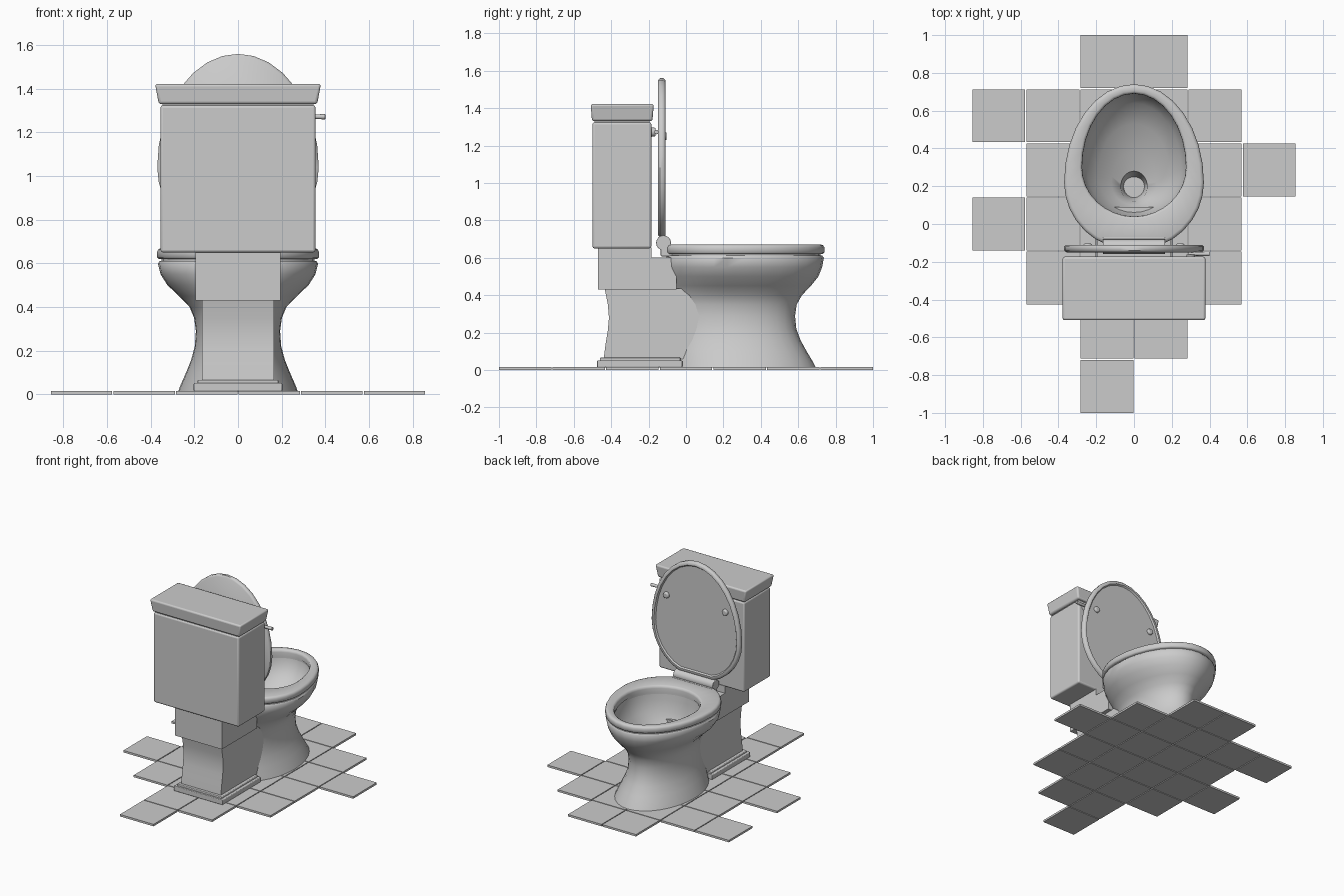
import bpy, bmesh, math
from mathutils import Matrix, Vector

cube = bpy.data.objects.get("Cube")
if cube:
    bpy.data.objects.remove(cube, do_unlink=True)

GREY = (0.6, 0.6, 0.6, 1)
mat = bpy.data.materials.new("porcelain grey")
mat.use_nodes = True
mat.diffuse_color = GREY
mat.node_tree.nodes["Principled BSDF"].inputs["Base Color"].default_value = GREY


def finish(name, bm, bevel=0, angle=35):
    """Turn a bmesh into a named, shaded object."""
    bmesh.ops.recalc_face_normals(bm, faces=bm.faces)
    mesh = bpy.data.meshes.new(name)
    bm.to_mesh(mesh)
    bm.free()
    mesh.materials.append(mat)
    ob = bpy.data.objects.new(name, mesh)
    bpy.context.collection.objects.link(ob)
    bpy.ops.object.select_all(action='DESELECT')
    ob.select_set(True)
    bpy.context.view_layer.objects.active = ob
    bpy.ops.object.shade_smooth_by_angle(angle=math.radians(angle))
    if bevel:
        mod = ob.modifiers.new("rounded edges", 'BEVEL')
        mod.width = bevel
        mod.segments = 3
    return ob


def box(name, x, y, z, bevel=0, taper=1):
    """Box from ranges; taper scales the bottom face."""
    bm = bmesh.new()
    bmesh.ops.create_cube(bm, size=1)
    for v in bm.verts:
        k = taper if v.co.z < 0 else 1
        v.co = Vector((sum(x) / 2 + v.co.x * k * (x[1] - x[0]),
                       sum(y) / 2 + v.co.y * k * (y[1] - y[0]),
                       sum(z) / 2 + v.co.z * (z[1] - z[0])))
    return finish(name, bm, bevel)


def prism(name, profile, half):
    """Extrude a (y, z) profile across x."""
    bm = bmesh.new()
    face = bm.faces.new([bm.verts.new((-half, y, z)) for y, z in profile])
    ext = bmesh.ops.extrude_face_region(bm, geom=[face])["geom"]
    bmesh.ops.translate(bm, vec=(2 * half, 0, 0),
                        verts=[g for g in ext if isinstance(g, bmesh.types.BMVert)])
    return finish(name, bm)


def egg(z, width, front, back, centre, clip=-1, n=32):
    """Egg-shaped ring, optionally flattened at the rear."""
    pts = []
    for i in range(n):
        a = math.tau * i / n
        s = math.sin(a)
        y = centre + s * ((front - centre) if s > 0 else (centre - back))
        pts.append((width * math.cos(a), max(y, clip), z))
    return pts


def rim(z, inset):
    return egg(z, 0.37 - inset, 0.74 - inset, -0.14 + inset, 0.22, -0.11 + inset)


def loft(name, rings, loop=False, angle=35):
    """Bridge rings, closing the ends with caps or into a loop."""
    bm = bmesh.new()
    rows = [[bm.verts.new(p) for p in r] for r in rings]
    n = len(rows[0])
    pairs = list(zip(rows, rows[1:])) + ([(rows[-1], rows[0])] if loop else [])
    for a, b in pairs:
        for i in range(n):
            j = (i + 1) % n
            bm.faces.new((a[i], a[j], b[j], b[i]))
    if not loop:
        bm.faces.new(rows[0])
        bm.faces.new(rows[-1])
    return finish(name, bm, angle=angle)


def rod(name, start, end, r1, r2, bevel=0):
    """Cylinder or cone between two points."""
    start, end = Vector(start), Vector(end)
    d = end - start
    bm = bmesh.new()
    bmesh.ops.create_cone(bm, cap_ends=True, segments=16, radius1=r1, radius2=r2,
                          depth=d.length,
                          matrix=Matrix.Translation((start + end) / 2)
                          @ d.to_track_quat('Z', 'Y').to_matrix().to_4x4())
    return finish(name, bm, bevel)


# Floor tiles: first column and count for each row, from the rear
PITCH, SIZE = 0.2865, 0.28
for row, (first, count) in enumerate([(2, 1), (2, 2), (1, 4), (0, 5), (1, 5), (0, 5), (2, 2)]):
    for col in range(first, first + count):
        x, y = (col - 2.5) * PITCH, (row - 3) * PITCH
        h = SIZE / 2
        box("floor_tile", (x - h, x + h), (y - h, y + h), (0, 0.015))

# Bowl: flared foot, waist, belly, rim, then down the basin into the drain
outer = [
    (0.012, 0.275, 0.695, -0.11, 0.28), (0.05, 0.26, 0.675, -0.11, 0.28),
    (0.1, 0.238, 0.645, -0.105, 0.27), (0.16, 0.214, 0.612, -0.1, 0.26),
    (0.22, 0.198, 0.59, -0.1, 0.25), (0.29, 0.193, 0.583, -0.1, 0.25),
    (0.35, 0.201, 0.592, -0.1, 0.25), (0.4, 0.222, 0.62, -0.1, 0.25),
    (0.45, 0.27, 0.668, -0.11, 0.24), (0.5, 0.323, 0.708, -0.125, 0.23),
    (0.55, 0.355, 0.728, -0.135, 0.22)]
basin = [
    (0.612, 0.285, 0.698, 0.03, 0.3), (0.56, 0.28, 0.69, 0.035, 0.3),
    (0.48, 0.25, 0.64, 0.045, 0.29), (0.41, 0.19, 0.53, 0.07, 0.26),
    (0.35, 0.12, 0.38, 0.1, 0.22), (0.32, 0.07, 0.28, 0.12, 0.2),
    (0.22, 0.055, 0.25, 0.14, 0.2)]
loft("bowl",
     [egg(*r, -0.11) for r in outer] + [rim(0.6, 0.003), rim(0.612, 0.012)]
     + [egg(*r) for r in basin], angle=50)

# Seat ring
loft("seat",
     [rim(0.62, 0.008), rim(0.628, 0), rim(0.655, 0), rim(0.666, 0.006), rim(0.67, 0.018)]
     + [egg(z, 0.275 + d, 0.69 + d, 0.04 - d, 0.3)
        for z, d in ((0.67, 0.014), (0.664, 0.003), (0.65, 0), (0.62, 0))],
     loop=True, angle=50)
loft("seat_gap", [rim(0.605, 0.02), rim(0.625, 0.02)]
     + [egg(z, 0.28, 0.695, 0.035, 0.3) for z in (0.625, 0.605)], loop=True)

# Raised lid with a lip around its inner side
lid = loft("lid",
           [rim(z, d) for z, d in ((0, 0.012), (-0.01, 0), (-0.03, 0), (-0.04, 0.01),
                                   (-0.04, 0.026), (-0.03, 0.034))], angle=50)
lid.rotation_euler.x = math.pi / 2
lid.location = (0, -0.15, 0.82)
for side in (-1, 1):
    rod("lid_bumper", (side * 0.245, -0.125, 1.25), (side * 0.245, -0.103, 1.25),
        0.025, 0.02, 0.006)

# Hinge
rod("hinge", (-0.165, -0.12, 0.68), (0.165, -0.12, 0.68), 0.04, 0.04, 0.004)
box("hinge_plate", (-0.165, 0.165), (-0.135, -0.07), (0.608, 0.672), 0.004)

# Rear support and pedestal
prism("tank_support", [(-0.47, 0.43), (-0.47, 0.655), (-0.185, 0.655), (-0.185, 0.602),
                       (-0.05, 0.602), (-0.05, 0.43)], 0.195)
prism("pedestal", [(-0.44, 0.06), (-0.43, 0.14), (-0.418, 0.21), (-0.412, 0.28),
                   (-0.418, 0.35), (-0.435, 0.435), (0.09, 0.435), (0.09, 0.06)], 0.165)
box("pedestal_step", (-0.185, 0.185), (-0.46, -0.03), (0.04, 0.066), 0.005)
box("pedestal_base", (-0.203, 0.203), (-0.475, -0.02), (0.014, 0.052), 0.005)

# Tank and its cover
box("tank", (-0.355, 0.355), (-0.5, -0.185), (0.65, 1.325), 0.012)
box("tank_neck", (-0.345, 0.345), (-0.49, -0.195), (1.31, 1.34))
box("tank_cover", (-0.38, 0.38), (-0.51, -0.172), (1.33, 1.422), 0.012, 0.955)

# Flush handle
rod("handle_boss", (0.3, -0.19, 1.272), (0.3, -0.162, 1.272), 0.026, 0.022, 0.003)
rod("handle_lever", (0.285, -0.158, 1.272), (0.4, -0.158, 1.272), 0.009, 0.012, 0.003)
